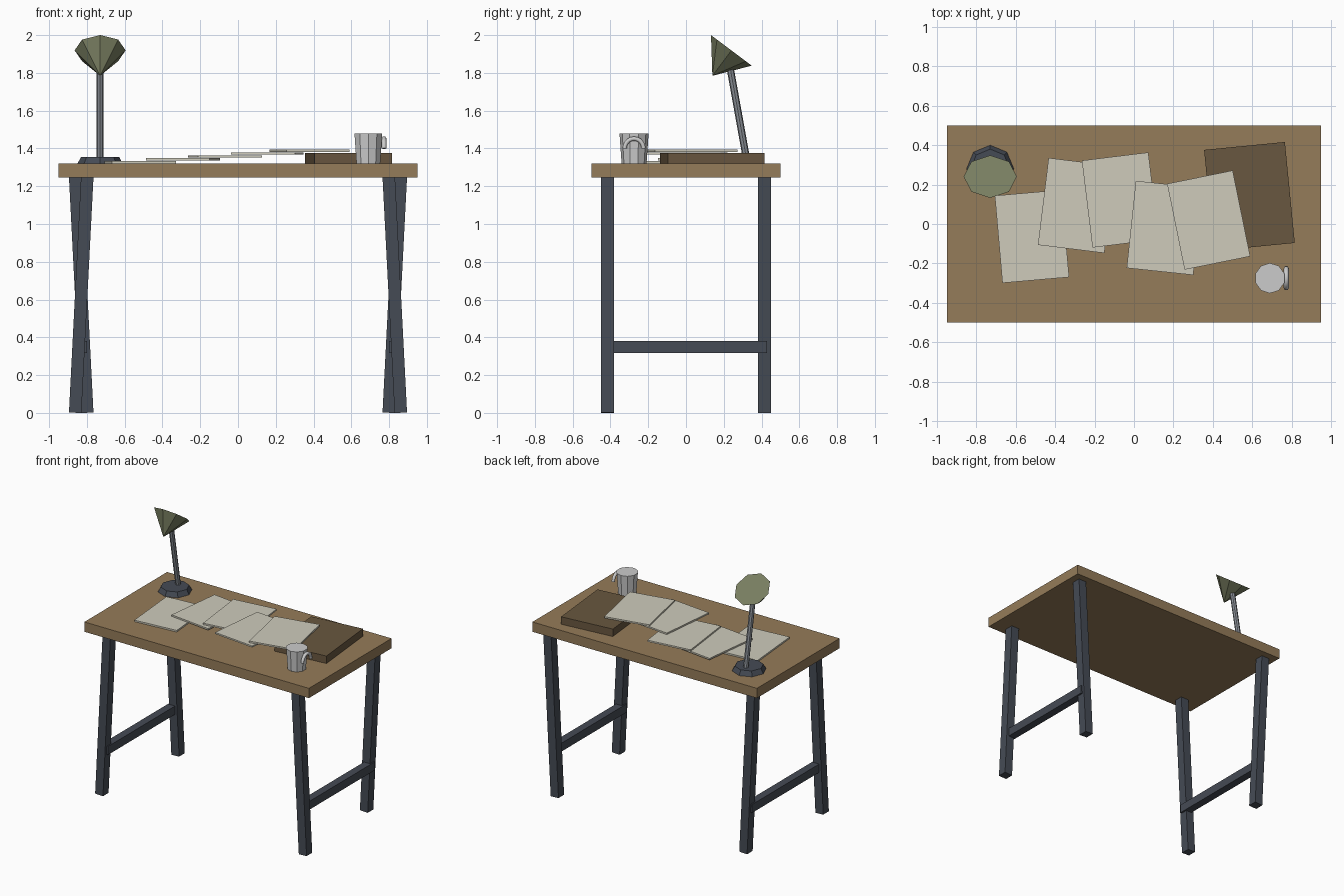
import bpy, math
from mathutils import Vector

if "Cube" in bpy.data.objects:
    bpy.data.objects.remove(bpy.data.objects["Cube"])


def mat(name, r, g, b):
    m = bpy.data.materials.new(name)
    m.diffuse_color = (r, g, b, 1)
    m.use_nodes = True
    m.node_tree.nodes["Principled BSDF"].inputs["Base Color"].default_value = m.diffuse_color
    return m


WOOD = mat("wood", 0.30, 0.20, 0.10)
DARK_WOOD = mat("dark_wood", 0.14, 0.095, 0.05)
STEEL = mat("dark_steel", 0.06, 0.07, 0.09)
PIPE = mat("grey_metal", 0.25, 0.27, 0.30)
GREEN = mat("green_enamel", 0.19, 0.21, 0.12)
PAPER = mat("paper", 0.62, 0.60, 0.50)
CERAMIC = mat("ceramic", 0.52, 0.52, 0.51)


def finish(name, material):
    o = bpy.context.object
    o.name = name
    o.data.materials.append(material)
    return o


def box(name, loc, size, material, rot_z=0):
    bpy.ops.mesh.primitive_cube_add(size=1, location=loc, rotation=(0, 0, math.radians(rot_z)))
    o = finish(name, material)
    o.scale = size
    return o


def cone(name, loc, r1, r2, depth, sides, material, rot_x=0):
    bpy.ops.mesh.primitive_cone_add(vertices=sides, radius1=r1, radius2=r2, depth=depth,
                                    location=loc, rotation=(rot_x, 0, 0))
    return finish(name, material)


# Table top
box("table_top", (0, 0, 1.2825), (1.9, 1.0, 0.075), WOOD)

# Legs: front pair splays outward, back pair leans inward; one stretcher per side
LEG_TOP = 1.25
for side, sx in (("left", -1), ("right", 1)):
    for end, sy in (("front", -1), ("back", 1)):
        leg = box(f"{end}_{side}_leg", (sx * 0.83, sy * 0.415, LEG_TOP / 2),
                  (0.066, 0.068, LEG_TOP), STEEL)
        leg.rotation_euler.y = sx * sy * math.atan(0.064 / LEG_TOP)
    box(f"{side}_stretcher", (sx * 0.83, 0, 0.348), (0.06, 0.86, 0.064), STEEL)

# Desk lamp: tapered octagonal base, leaning pole, closed conical shade
LX = -0.73
cone("lamp_base", (LX, 0.28, 1.338), 0.12, 0.10, 0.036, 8, STEEL)
low, high = Vector((LX, 0.322, 1.335)), Vector((LX, 0.234, 1.825))
lean = high - low
cone("lamp_pole", (low + high) / 2, 0.019, 0.019, lean.length, 8, PIPE,
     math.atan2(-lean.y, lean.z))
cone("lamp_shade", (LX, 0.19, 1.852), 0.135, 0, 0.168, 8, GREEN, math.atan2(0.6, -0.8))

# Book and fanned papers
box("book", (0.586, 0.14, 1.348), (0.412, 0.515, 0.058), DARK_WOOD, 5.6)
sheets = [(-0.518, -0.063, 5), (-0.292, 0.094, -7), (-0.069, 0.122, 7),
          (0.155, -0.02, -6), (0.379, 0.02, 11.5)]
for i, (x, y, angle) in enumerate(sheets):
    box(f"paper_{i + 1}", (x, y, 1.327 + i * 0.0153), (0.34, 0.445, 0.012), PAPER, angle)

# Mug
cone("mug_body", (0.69, -0.275, 1.399), 0.066, 0.077, 0.158, 10, CERAMIC)

# Mug handle: half ring standing across the mug's right side
curve = bpy.data.curves.new("mug_handle", "CURVE")
curve.dimensions = "3D"
curve.bevel_depth = 0.013
curve.bevel_resolution = 1
curve.use_fill_caps = True
spline = curve.splines.new("POLY")
STEPS = 10
spline.points.add(STEPS)
for i, p in enumerate(spline.points):
    a = math.pi * i / STEPS
    p.co = (0.773, -0.275 + 0.05 * math.cos(a), 1.40 + 0.052 * math.sin(a), 1)
handle = bpy.data.objects.new("mug_handle", curve)
bpy.context.collection.objects.link(handle)
curve.materials.append(CERAMIC)
